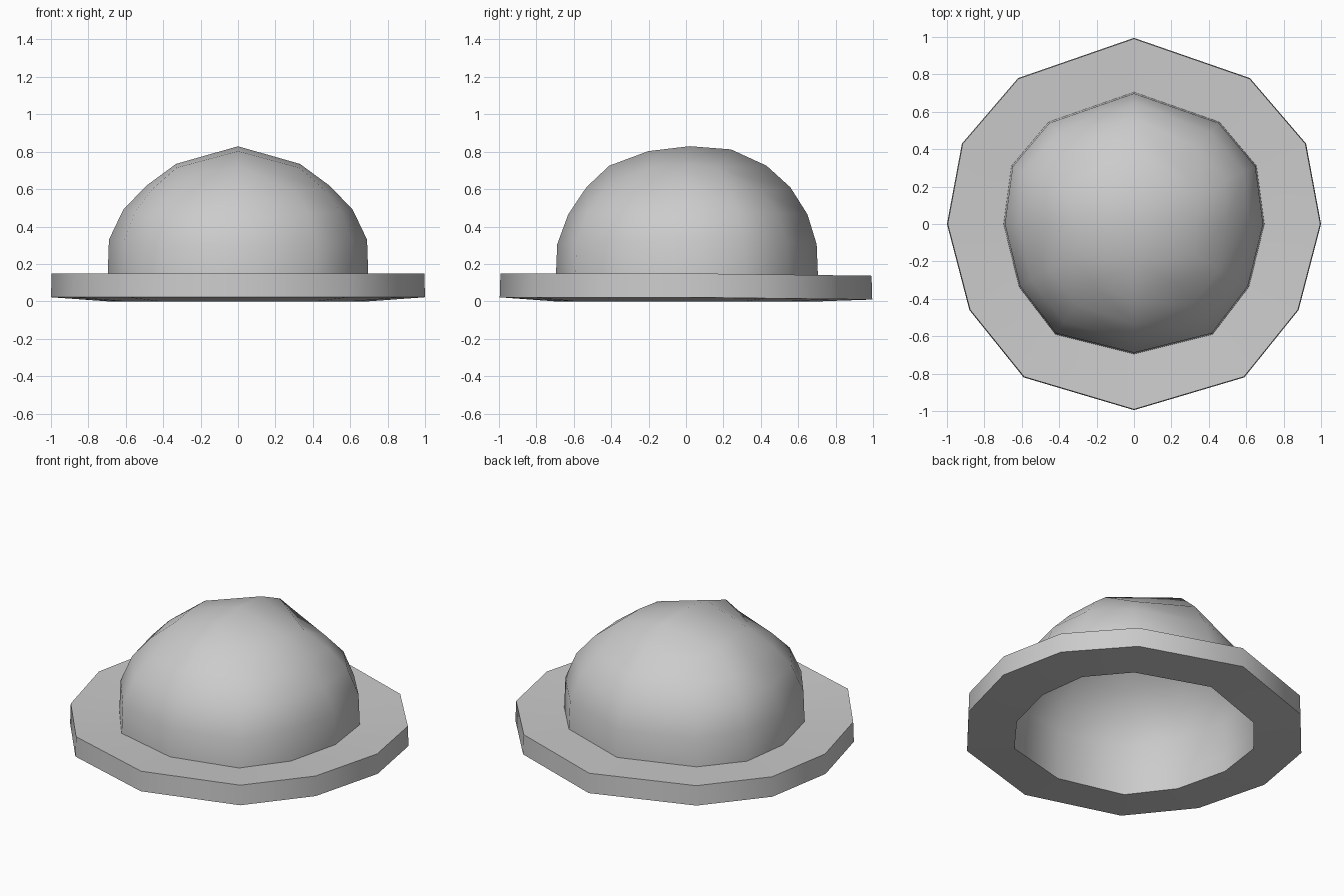
import bpy, bmesh, math

if "Cube" in bpy.data.objects:
    bpy.data.objects.remove(bpy.data.objects["Cube"])

# Half outlines (back centre -> +x side -> front centre); mirrored to 12 points
BRIM = [(0, .995), (.62, .78), (.92, .43), (1, 0), (.88, -.46), (.59, -.82), (0, -.995)]
CROWN = [(0, .705), (.457, .545), (.655, .31), (.697, 0), (.615, -.335), (.42, -.59), (0, -.695)]


def full(half):
    return half + [(-p[0],) + tuple(p[1:]) for p in half[-2:0:-1]]


def bridge(bm, a, b):
    n = len(a)
    for i in range(n):
        j = (i + 1) % n
        bm.faces.new((a[i], a[j], b[j], b[i]))


def finish(bm, name):
    bmesh.ops.recalc_face_normals(bm, faces=bm.faces)
    mesh = bpy.data.meshes.new(name)
    bm.to_mesh(mesh)
    bm.free()
    ob = bpy.data.objects.new(name, mesh)
    bpy.context.collection.objects.link(ob)
    bpy.ops.object.select_all(action='DESELECT')
    ob.select_set(True)
    bpy.context.view_layer.objects.active = ob
    bpy.ops.object.shade_smooth_by_angle(angle=math.radians(45))
    return ob


# Brim: thick ring, slightly raised at its outer edge
bm = bmesh.new()


def brim_ring(half, scale, z, back_drop):
    return [bm.verts.new((x * scale, y * scale, z - back_drop * max(y, 0)))
            for x, y in full(half)]


rings = [brim_ring(CROWN, 1, 0, 0), brim_ring(BRIM, 1, .022, .012),
         brim_ring(BRIM, .996, .15, .013), brim_ring(CROWN, 1, .13, 0)]
for i in range(4):
    bridge(bm, rings[i], rings[(i + 1) % 4])
finish(bm, "hat_brim")

# Crown: open dome of stacked rings closed by a 2 x 4 quad patch
bm = bmesh.new()
# (side scale, front scale, back scale, side z, front/back z, corner z)
LEVELS = [(1, 1, 1, .13, .13, .13), (.99, .99, .99, .33, .305, .31),
          (.88, .905, .92, .49, .465, .47), (.705, .765, .79, .617, .61, .585),
          (.475, .59, .61, .735, .725, .675)]
rings = []
for sx, sf, sb, zs, zf, zc in LEVELS:
    half = []
    for i, (x, y) in enumerate(CROWN):
        sy = sb if y > 0 else sf
        corner = i in (1, 5)
        z = zf if i in (0, 6) else zc if corner else zs if i == 3 else (zs * 2 + zc) / 3
        mid = (sx + sy) / 2
        s = sy if i in (0, 6) else sx if i == 3 else mid
        half.append((x * s, y * s, z))
    rings.append([bm.verts.new(p) for p in full(half)])
for a, b in zip(rings, rings[1:]):
    bridge(bm, a, b)

# Crown top patch
top = rings[-1]
ridge = [top[0]] + [bm.verts.new((0, y, z)) for y, z in ((.24, .812), (.02, .829), (-.2, .803))] + [top[6]]
right = top[1:6]
left = top[11:6:-1]
for edge in (right, left):
    for i in range(4):
        bm.faces.new((ridge[i], edge[i], edge[i + 1], ridge[i + 1]))
finish(bm, "hat_crown")
